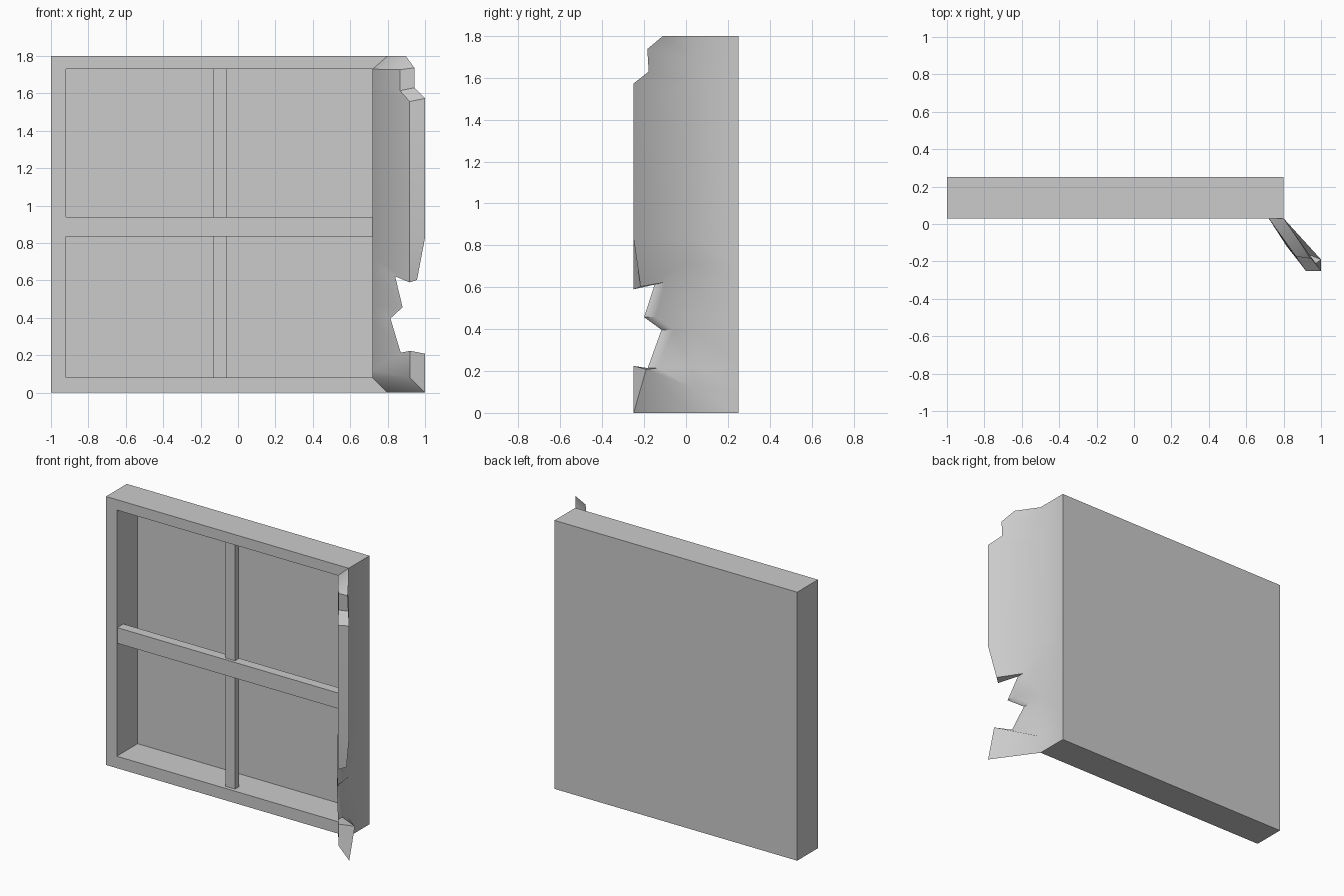
import bpy, bmesh, math

if "Cube" in bpy.data.objects:
    bpy.data.objects.remove(bpy.data.objects["Cube"])

X0, X1, H = -1.0, 0.8, 1.8           # outer frame
IX0, IX1, IZ0, IZ1 = -0.92, 0.72, 0.08, 1.73   # opening
FRONT, BACK = 0.03, 0.25


def mesh_object(name, verts, faces, smooth=None, flip=False):
    me = bpy.data.meshes.new(name)
    me.from_pydata(verts, [], faces)
    bm = bmesh.new()
    bm.from_mesh(me)
    bmesh.ops.remove_doubles(bm, verts=bm.verts, dist=1e-4)
    bmesh.ops.recalc_face_normals(bm, faces=bm.faces)
    if flip:
        bmesh.ops.reverse_faces(bm, faces=bm.faces)
    bm.to_mesh(me)
    bm.free()
    ob = bpy.data.objects.new(name, me)
    bpy.context.collection.objects.link(ob)
    if smooth:
        bpy.ops.object.select_all(action='DESELECT')
        bpy.context.view_layer.objects.active = ob
        ob.select_set(True)
        bpy.ops.object.shade_smooth_by_angle(angle=math.radians(smooth))
    return ob


def box(name, x, y, z):
    v = [(a, b, c) for a in x for b in y for c in z]
    f = [(0, 1, 3, 2), (4, 6, 7, 5), (0, 4, 5, 1), (2, 3, 7, 6), (0, 2, 6, 4), (1, 5, 7, 3)]
    return mesh_object(name, v, f)


# three mitred frame boards (left, top, bottom)
outer = [(X1, 0), (X0, 0), (X0, H), (X1, H)]
inner = [(IX1, IZ0), (IX0, IZ0), (IX0, IZ1), (IX1, IZ1)]
fv, ff = [], []
for y in (FRONT, BACK):
    fv += [(x, y, z) for x, z in outer] + [(x, y, z) for x, z in inner]
for i in range(3):
    ff += [(i, i + 1, i + 5, i + 4), (i, i + 8, i + 9, i + 1), (i + 4, i + 5, i + 13, i + 12),
           (i + 8, i + 12, i + 13, i + 9)]
ff += [(0, 4, 12, 8), (3, 11, 15, 7)]
mesh_object("frame", fv, ff)

# back panel
mesh_object("back_panel", [(X0, BACK, 0), (X1, BACK, 0), (X1, BACK, H), (X0, BACK, H)],
            [(0, 1, 2, 3)], flip=False)
panel = bpy.data.objects["back_panel"].data
if panel.polygons[0].normal.y < 0:
    panel.flip_normals()

# glazing bars
box("horizontal_bar", (IX0, IX1), (0.035, 0.10), (0.835, 0.94))
box("lower_vertical_bar", (-0.13, -0.06), (0.055, 0.095), (IZ0, 0.835))
box("upper_vertical_bar", (-0.13, -0.06), (0.055, 0.095), (0.94, IZ1))

# torn right side: outer edge point, inner edge point, height at the bend line
torn = [
    ((1.0, -0.25, 0.0), (0.92, -0.25, 0.08), 0.0),
    ((1.0, -0.19, 0.208), (0.92, -0.25, 0.224), 0.12),
    ((0.868, -0.136, 0.214), (0.87, -0.183, 0.214), 0.22),
    ((0.813, -0.06, 0.397), (0.815, -0.117, 0.397), 0.40),
    ((0.878, -0.145, 0.457), (0.88, -0.20, 0.457), 0.46),
    ((0.838, -0.10, 0.624), (0.84, -0.147, 0.622), 0.62),
    ((0.957, -0.217, 0.603), (0.918, -0.25, 0.59), 0.72),
    ((1.0, -0.25, 0.83), (0.918, -0.25, 0.83), 0.83),
    ((1.0, -0.25, 1.573), (0.918, -0.25, 1.557), 1.57),
    ((0.943, -0.178, 1.63), (0.865, -0.173, 1.615), 1.63),
    ((0.943, -0.185, 1.737), (0.865, -0.173, 1.727), 1.70),
    ((0.897, -0.11, 1.8), (0.865, -0.173, 1.727), 1.8),
]
tv, tf = [], []
for o, i, z in torn:
    zi = min(max(z, IZ0), IZ1)
    tv += [(X1, BACK, z), (X1, FRONT, z), o, i, (IX1, FRONT, zi), (IX1, BACK, zi)]
n = len(torn)
for k in range(n - 1):
    a, b = 6 * k, 6 * k + 6
    for c in range(5):
        if k == n - 2 and c == 2:
            tf.append((a + 2, a + 3, b + 2))
        elif k == n - 2 and c == 3:
            tf.append((a + 3, a + 4, b + 4))
        else:
            tf.append((a + c, a + c + 1, b + c + 1, b + c))
e = 6 * (n - 1)
tf += [(1, 4, 3, 2), (e + 1, e + 2, e - 3, e + 4), (0, 5, 4, 1), (e, e + 1, e + 4, e + 5),
       *[(6 * k, 6 * k + 6, 6 * k + 11, 6 * k + 5) for k in range(n - 1)]]
mesh_object("torn_right_side", tv, tf, smooth=40)
